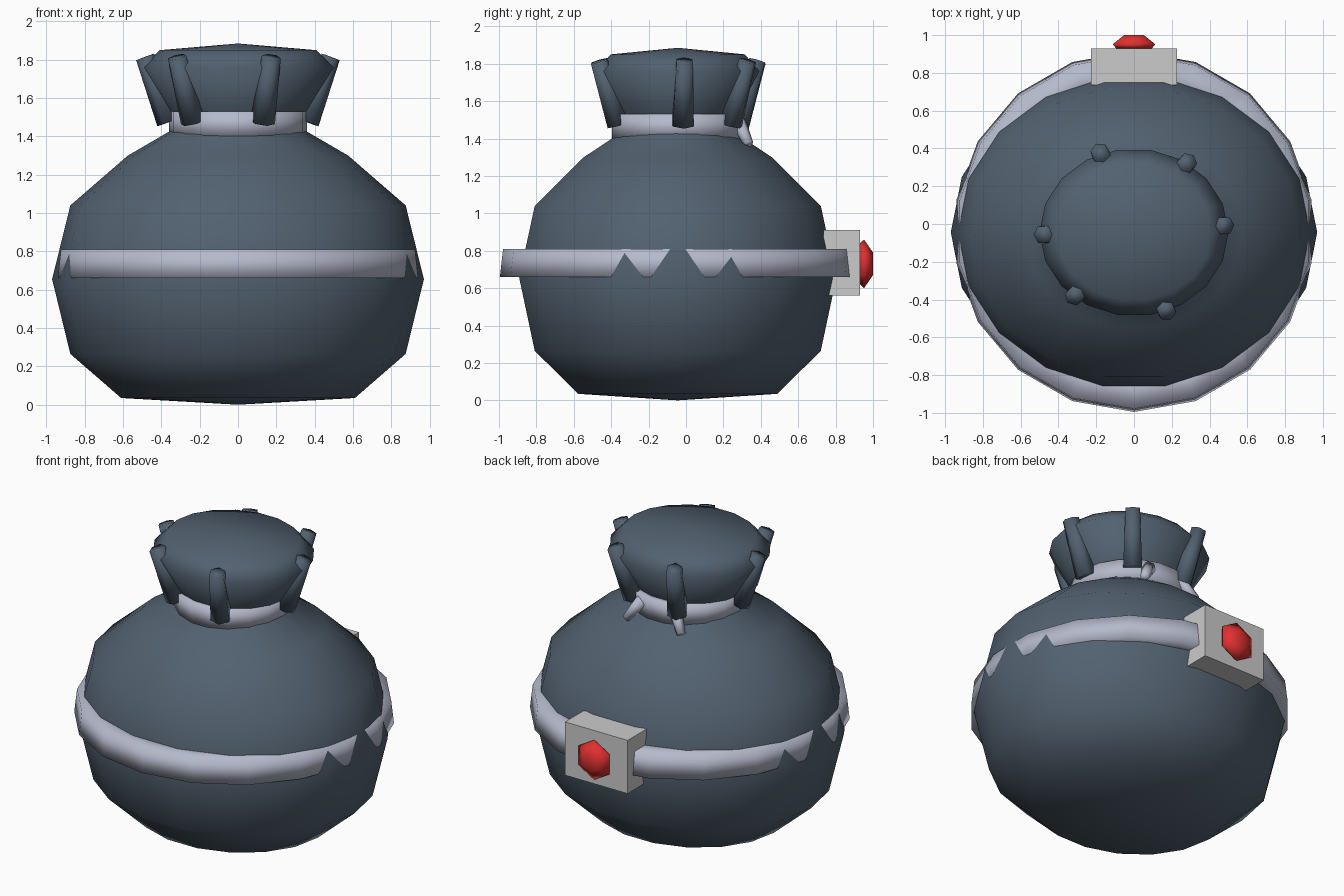
import bpy, bmesh
from math import sin, cos, pi, radians
from mathutils import Vector, Matrix

cube = bpy.data.objects.get("Cube")
if cube:
    bpy.data.objects.remove(cube, do_unlink=True)

CENTRE_Y = -0.04


def material(name, rgb):
    m = bpy.data.materials.new(name)
    m.use_nodes = True
    m.diffuse_color = (*rgb, 1)
    node = next(n for n in m.node_tree.nodes if n.type == 'BSDF_PRINCIPLED')
    node.inputs["Base Color"].default_value = (*rgb, 1)
    return m


slate = material("slate_cloth", (0.084, 0.119, 0.160))
silver = material("pale_silver", (0.46, 0.49, 0.60))
grey = material("light_grey", (0.60, 0.60, 0.60))
red = material("red_gem", (0.75, 0.03, 0.03))


def finish(name, bm, mat, smooth=True):
    bmesh.ops.recalc_face_normals(bm, faces=bm.faces)
    for f in bm.faces:
        f.smooth = smooth
    mesh = bpy.data.meshes.new(name)
    bm.to_mesh(mesh)
    bm.free()
    mesh.materials.append(mat)
    ob = bpy.data.objects.new(name, mesh)
    bpy.context.collection.objects.link(ob)
    return ob


def lathe(name, profile, sides, mat, phase=0.0, depth=1.0, closed=False):
    """Turn (radius, height) points around z; radius 0 makes a pole."""
    bm = bmesh.new()
    rings = []
    for r, z in profile:
        if r == 0:
            rings.append([bm.verts.new((0, 0, z))] * sides)
        else:
            angles = [phase + 2 * pi * i / sides for i in range(sides)]
            rings.append([bm.verts.new((r * cos(a), r * depth * sin(a), z)) for a in angles])
    pairs = list(zip(rings, rings[1:]))
    if closed:
        pairs.append((rings[-1], rings[0]))
    for a, b in pairs:
        for i in range(sides):
            j = (i + 1) % sides
            bm.faces.new(dict.fromkeys((a[i], a[j], b[j], b[i])))
    return finish(name, bm, mat)


def rod(name, start, end, r1, r2, mat, sides=6):
    """Tapered rod between two points."""
    start, end = Vector(start), Vector(end)
    axis = end - start
    turn = axis.to_track_quat('Z', 'Y').to_matrix().to_4x4()
    bm = bmesh.new()
    bmesh.ops.create_cone(bm, cap_ends=True, segments=sides, radius1=r1, radius2=r2,
                          depth=axis.length,
                          matrix=Matrix.Translation((start + end) / 2) @ turn)
    return finish(name, bm, mat)


# Sack: round belly, pinched neck and flared mouth in one turned shape
sack = lathe("sack_body", [
    (0, 0), (0.61, 0.035), (0.875, 0.265), (0.97, 0.655), (0.875, 1.04),
    (0.575, 1.30), (0.36, 1.425), (0.335, 1.48), (0.36, 1.53),
    (0.50, 1.76), (0.41, 1.85), (0, 1.885)], 18, slate, depth=0.8875)
sack.location.y = CENTRE_Y - 0.004

# Belt around the belly and collar around the neck
belt = lathe("belt", [(0.955, 0.66), (0.938, 0.81), (0.75, 0.81), (0.75, 0.66)],
             18, silver, phase=pi / 2, closed=True)
collar = lathe("neck_collar", [(0.36, 1.40), (0.36, 1.53), (0.30, 1.53), (0.30, 1.40)],
               18, silver, closed=True)
for ob in (belt, collar):
    ob.location.y = CENTRE_Y

# Cloth folds leaning out around the mouth
for i, deg in enumerate((4, 54, 112, 182, 229, 291)):
    c, s = cos(radians(deg)), sin(radians(deg))
    rod(f"mouth_fold_{i + 1}",
        (0.36 * c, 0.345 * s + CENTRE_Y, 1.475), (0.485 * c, 0.455 * s + CENTRE_Y, 1.815),
        0.065, 0.05, slate)

# Loose ends of the neck tie at the back
for side, x in (("left", 1), ("right", -1)):
    rod(f"tie_end_{side}", (0.12 * x, 0.28, 1.49), (0.20 * x, 0.335, 1.37),
        0.042, 0.026, silver)

# Buckle block on the back of the belt
bm = bmesh.new()
bmesh.ops.create_cube(bm, size=1, matrix=Matrix.Translation((0, 0.8325, 0.735))
                      @ Matrix.Diagonal((0.455, 0.195, 0.35, 1)))
finish("buckle_block", bm, grey, smooth=False)

# Six-sided gem set in the buckle
gem = lathe("buckle_gem", [(0, -0.01), (0.11, 0), (0.13, 0.022), (0.06, 0.07), (0, 0.07)],
            6, red, phase=pi / 2)
gem.rotation_euler.x = -pi / 2
gem.location = (0, 0.93, 0.73)
